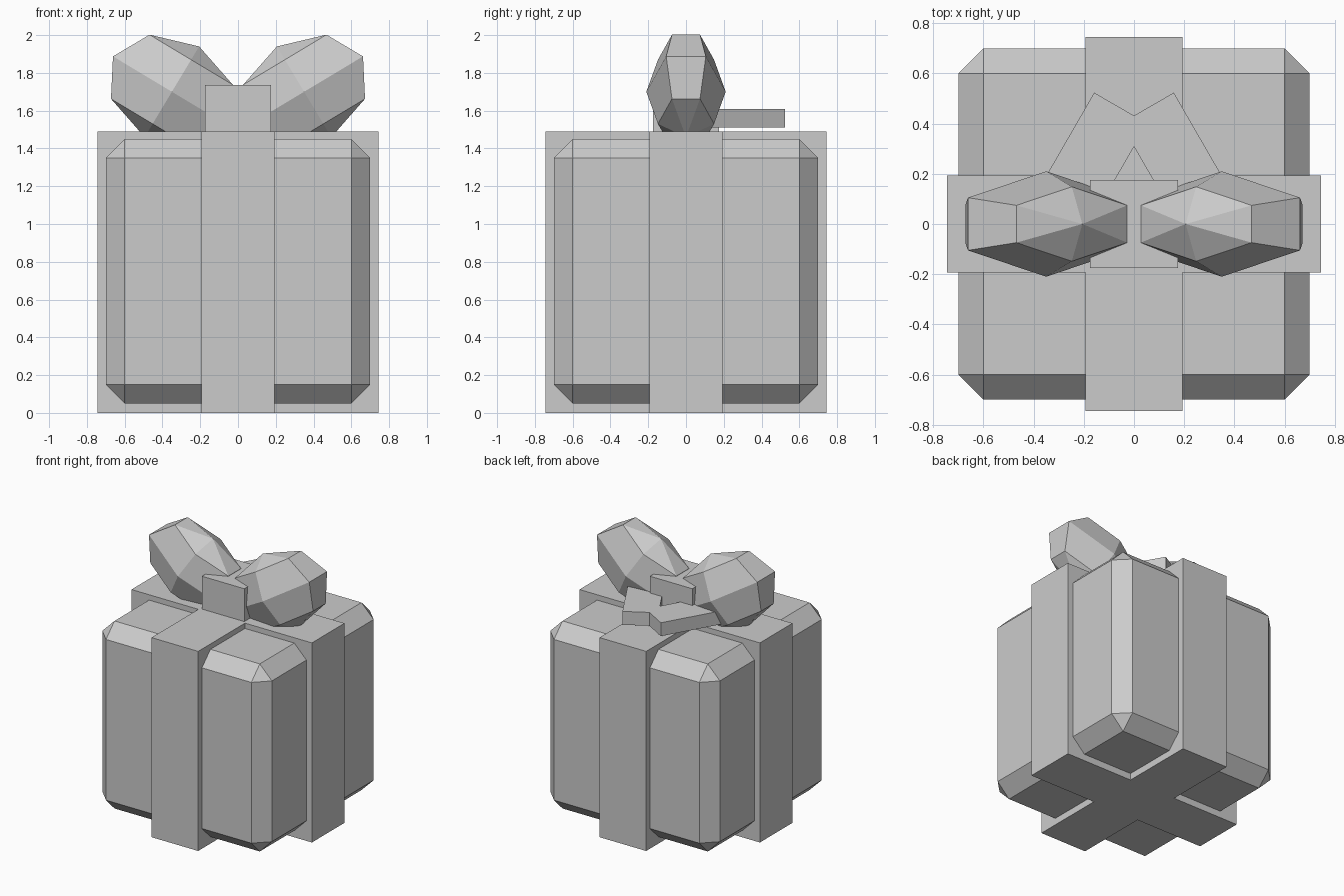
import bpy, bmesh, math
from mathutils import Matrix, Vector

if "Cube" in bpy.data.objects:
    bpy.data.objects.remove(bpy.data.objects["Cube"])

grey = bpy.data.materials.new("plain grey")
grey.diffuse_color = (0.6, 0.6, 0.6, 1)
grey.use_nodes = True
grey.node_tree.nodes["Principled BSDF"].inputs["Base Color"].default_value = grey.diffuse_color


def add_object(name, bm):
    bmesh.ops.recalc_face_normals(bm, faces=bm.faces)
    mesh = bpy.data.meshes.new(name)
    bm.to_mesh(mesh)
    bm.free()
    mesh.materials.append(grey)
    obj = bpy.data.objects.new(name, mesh)
    bpy.context.collection.objects.link(obj)
    return obj


def add_box(name, center, size, turn=0):
    bm = bmesh.new()
    matrix = (Matrix.Translation(center) @ Matrix.Rotation(turn, 4, 'Z')
              @ Matrix.Diagonal((*size, 1)))
    bmesh.ops.create_cube(bm, size=1, matrix=matrix)
    return add_object(name, bm)


def add_bow_loop(name, side):
    # six-sided, four-ring ball, with side vertices on the y axis
    bm = bmesh.new()
    rings = []
    for lat in (45, 0, -45):
        a = math.radians(lat)
        rings.append([bm.verts.new((math.cos(a) * math.cos(math.radians(30 + 60 * k)),
                                    math.cos(a) * math.sin(math.radians(30 + 60 * k)),
                                    math.sin(a))) for k in range(6)])
    top, bottom = bm.verts.new((0, 0, 1)), bm.verts.new((0, 0, -1))
    for k in range(6):
        n = (k + 1) % 6
        bm.faces.new((top, rings[0][k], rings[0][n]))
        bm.faces.new((bottom, rings[2][n], rings[2][k]))
        for upper, lower in zip(rings, rings[1:]):
            bm.faces.new((upper[k], lower[k], lower[n], upper[n]))
    # stretch, then tilt outward and upward
    bm.transform(Matrix.Translation((side * 0.35, 0, 1.70))
                 @ Matrix.Rotation(-side * math.radians(31), 4, 'Y')
                 @ Matrix.Diagonal((0.42, 0.21, 0.28, 1)))
    return add_object(name, bm)


# Gift box with chamfered edges
gift_box = add_box("gift_box", (0, 0, 0.75), (1.4, 1.4, 1.4))
bevel = gift_box.modifiers.new("chamfer", 'BEVEL')
bevel.width = 0.1
bevel.segments = 1

# Crossing ribbon bands
add_box("ribbon_front_to_back", (0, 0, 0.745), (0.385, 1.49, 1.49))
add_box("ribbon_side_to_side", (0, 0, 0.745), (1.49, 0.385, 1.49))

# Bow: knot, two loops, two tails
add_box("bow_knot", (0, 0, 1.56), (0.35, 0.35, 0.35))
for label, side in (("left", -1), ("right", 1)):
    add_bow_loop("bow_loop_" + label, side)
    add_box("bow_tail_" + label, (side * 0.175, 0.25, 1.56),
            (0.245, 0.49, 0.1), side * math.radians(30))
